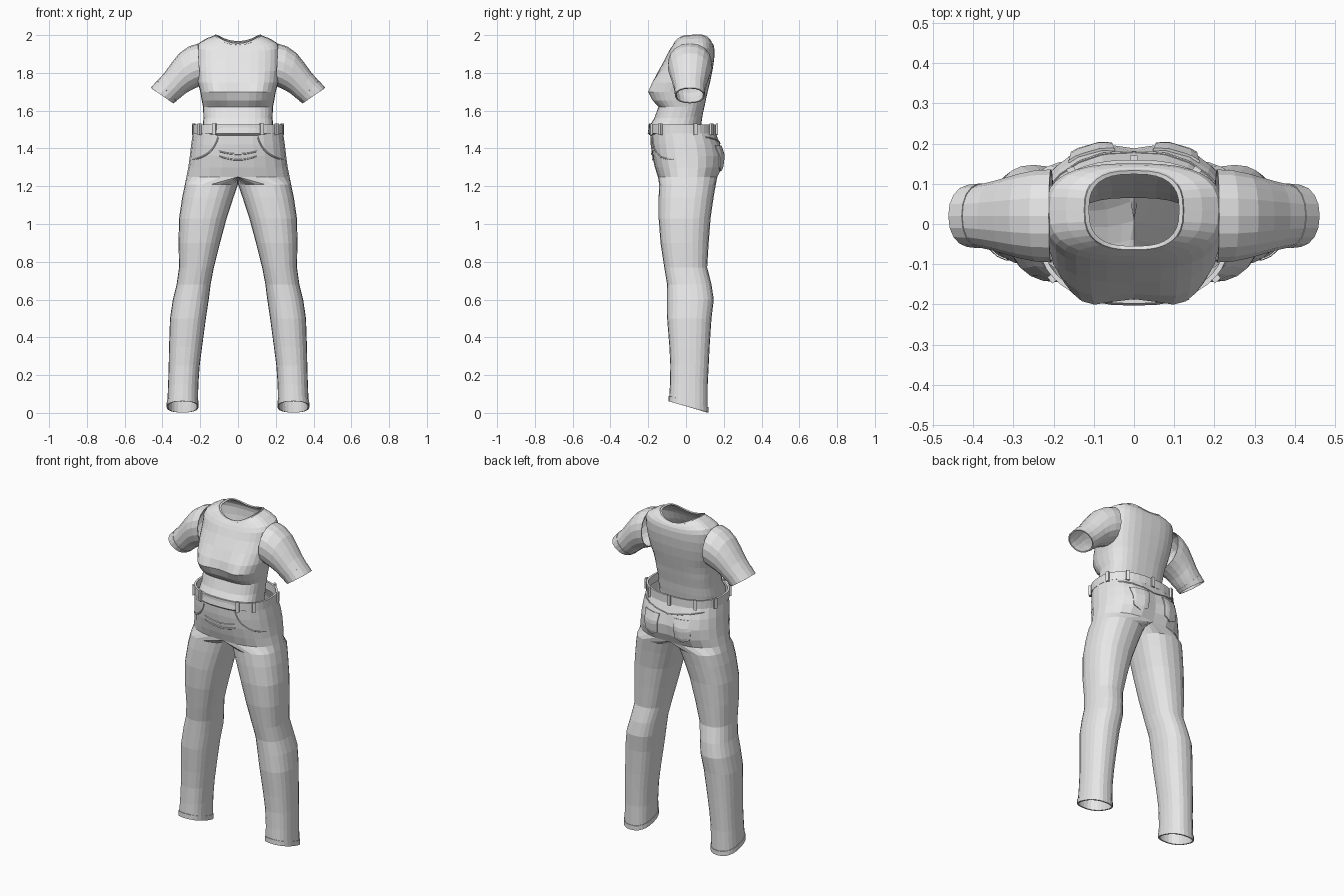
import bpy, bmesh
from math import sin, cos, pi, exp, radians, copysign
from mathutils import Vector
from mathutils.bvhtree import BVHTree

cube = bpy.data.objects.get("Cube")
if cube:
    bpy.data.objects.remove(cube)

cloth = bpy.data.materials.new("light_grey_cloth")
cloth.use_nodes = True
GREY = (0.8, 0.8, 0.8, 1)
cloth.diffuse_color = GREY
cloth.node_tree.nodes["Principled BSDF"].inputs["Base Color"].default_value = GREY


def finish(name, bm, mirror=False, thick=0, offset=-1):
    """Turn a bmesh into a named object with optional mirror and thickness."""
    mesh = bpy.data.meshes.new(name)
    bm.to_mesh(mesh)
    bm.free()
    ob = bpy.data.objects.new(name, mesh)
    bpy.context.collection.objects.link(ob)
    mesh.materials.append(cloth)
    if mirror:
        ob.modifiers.new("mirror", 'MIRROR').merge_threshold = 0.0005
    if thick:
        solid = ob.modifiers.new("thickness", 'SOLIDIFY')
        solid.thickness, solid.offset = thick, offset
    return ob


def loft(rings):
    """Skin a list of closed rings with quads."""
    bm = bmesh.new()
    loops = [[bm.verts.new(p) for p in ring] for ring in rings]
    for low, high in zip(loops, loops[1:]):
        n = len(low)
        for j in range(n):
            k = (j + 1) % n
            bm.faces.new((low[j], low[k], high[k], high[j]))
    return bm


def oval(power, count):
    """Unit superellipse points, counter-clockwise."""
    pts = []
    for j in range(count):
        a = 2 * pi * j / count
        pts.append([copysign(abs(v) ** (2 / power), v) if abs(v) > 1e-6 else 0
                    for v in (cos(a), sin(a))])
    return pts


def bump(x, z, cx, cz, size):
    return exp(-((abs(x) - cx) ** 2 + (z - cz) ** 2) / size)


# Shirt body: height, side lift, half width, front y, back y
BODY = [(1.45, 0, .18, -.165, .07), (1.48, 0, .185, -.203, .075),
        (1.51, 0, .187, -.198, .08), (1.56, 0, .183, -.168, .087),
        (1.62, 0, .185, -.146, .1), (1.655, 0, .192, -.172, .107),
        (1.7, 0, .2, -.186, .118), (1.75, 0, .213, -.174, .13),
        (1.81, 0, .22, -.146, .142), (1.87, 0, .222, -.113, .15),
        (1.91, .02, .222, -.093, .151), (1.932, .023, .21, -.08, .147),
        (1.943, .037, .17, -.071, .141), (1.952, .046, .122, -.063, .132)]


def body_ring(z, lift, rx, yf, yb):
    cy, ry, ring = (yf + yb) / 2, (yb - yf) / 2, []
    for u, v in oval(2.7, 32):
        x, y = rx * u, cy + ry * v
        if v < 0:
            y -= .026 * bump(x, z, .12, 1.7, .004)
        ring.append((x, y, z + lift * u * u + max(v, 0) * .012))
    return ring


finish("shirt_body", loft([body_ring(*r) for r in BODY]), thick=.005)

# Collar band around the neck opening
collar = [(1.948, .045, .126, -.068, .137), (1.956, .046, .122, -.064, .133),
          (1.953, .045, .112, -.055, .124)]
finish("collar", loft([body_ring(*r) for r in collar]), thick=.004)

# Sleeves: top x, top z, bottom x, bottom z, half depth
SLEEVE = [(.212, 1.955, .2, 1.73, .117), (.26, 1.94, .225, 1.72, .115),
          (.31, 1.905, .255, 1.705, .106), (.35, 1.855, .28, 1.69, .096),
          (.39, 1.8, .307, 1.667, .086), (.427, 1.758, .327, 1.652, .079),
          (.46, 1.72, .345, 1.64, .076)]


def sleeve_ring(xt, zt, xb, zb, ry, grow=1):
    mid, half = Vector((xt + xb, .04, zt + zb)) / 2, Vector((xt - xb, 0, zt - zb)) / 2
    return [mid + (half * u + Vector((0, -ry * v, 0))) * grow for u, v in oval(2.2, 18)]


finish("sleeves", loft([sleeve_ring(*r) for r in SLEEVE]), mirror=True, thick=.005)
finish("sleeve_cuffs", loft([sleeve_ring(*r, grow=1.03) for r in SLEEVE[-2:]]),
       mirror=True, thick=.006)

# Trousers, left half: height, inner x, outer x, front y, back y
LEG = [(.032, .212, .375, -.09, .115), (.15, .21, .37, -.085, .115),
       (.25, .203, .367, -.083, .12), (.35, .19, .365, -.088, .125),
       (.5, .17, .36, -.1, .135), (.6, .155, .345, -.1, .147),
       (.68, .145, .325, -.1, .135), (.77, .128, .312, -.115, .112),
       (.9, .095, .315, -.135, .12), (1.03, .06, .312, -.145, .13),
       (1.14, .024, .296, -.145, .146), (1.21, 0, .281, -.142, .158)]
HIP = [(1.25, 0, .273, -.149, .165), (1.3, 0, .263, -.165, .18),
       (1.36, 0, .255, -.179, .185), (1.42, 0, .248, -.187, .178),
       (1.49, 0, .238, -.19, .155)]


def trouser_ring(z, xin, xout, yf, yb, hip=False, tilt=0):
    cy, ry, ring = (yf + yb) / 2, (yb - yf) / 2, []
    for u, v in oval(2.4, 24):
        x = xout * max(u, 0) if hip else (xin + xout) / 2 + (xout - xin) / 2 * u
        y = cy + ry * v
        if v > 0 and hip:
            y += .025 * v * bump(x, z, .11, 1.34, .006)
        ring.append((x, y, z - tilt * v))
    return ring


half = loft([trouser_ring(*r, tilt=.03 if i == 0 else 0) for i, r in enumerate(LEG)]
            + [trouser_ring(*r, hip=True) for r in HIP])
inner = [f for f in half.faces if all(v.co.x < 1e-4 for v in f.verts)]
bmesh.ops.delete(half, geom=inner, context='FACES')
surface = BVHTree.FromBMesh(half)
finish("trousers", half, mirror=True, thick=.005)

# Turned hems at the ankles
hem = [(.032, .209, .378, -.093, .118), (.06, .209, .377, -.092, .118)]
finish("ankle_hems", loft([trouser_ring(*r, tilt=.03) for r in hem]), mirror=True, thick=.008)


# Waistband with belt loops
def belt_ring(z, grow=0):
    return [((.24 + grow) * u, -.019 + (.179 + grow) * v, z) for u, v in oval(2.4, 40)]


finish("waistband", loft([belt_ring(z) for z in (1.478, 1.5, 1.527)]), thick=.012)

loops = bmesh.new()
low, high = belt_ring(1.472, .004), belt_ring(1.533, .004)
for j in (2, 6, 10, 14, 18, 24, 27, 33, 36):
    a, b = Vector(low[j]), Vector(low[j - 1])
    side = (a - b).normalized() * .01
    top = Vector((0, 0, high[j][2] - a.z))
    loops.faces.new([loops.verts.new(p) for p in
                     (a - side, a + side, a + side + top, a - side + top)])
finish("belt_loops", loops, thick=.012, offset=0)


def drape(x, z, side, gap=.003):
    """Point on the trousers at x, z seen from the front (-1) or back (1)."""
    hit = surface.ray_cast(Vector((x, side, z)), Vector((0, -side, 0)))[0]
    return Vector((x, (hit.y if hit else -.02) + side * gap, z))


def patch(name, cx, cz, w, h, side, point=0):
    """A pocket laid over the cloth, with a pointed lower edge."""
    bm = bmesh.new()
    n = 6
    grid = []
    for i in range(n + 1):
        row = []
        for j in range(n + 1):
            s, t = j / n - .5, i / n - .5
            z = cz + h * t - point * (.5 - t) * (1 - 2 * abs(s))
            row.append(bm.verts.new(drape(cx + w * s * (.9 + .2 * t), z, side)))
        grid.append(row)
    for i in range(n):
        for j in range(n):
            bm.faces.new((grid[i][j], grid[i][j + 1], grid[i + 1][j + 1], grid[i + 1][j]))
    finish(name, bm, mirror=True, thick=.008, offset=0)


patch("back_pockets", .105, 1.355, .11, .11, 1, point=.02)
patch("back_pocket_hems", .105, 1.408, .115, .012, 1)


def seam(name, points, side):
    """A thin raised seam draped along a quadratic curve."""
    p, q, r = [Vector(v) for v in points]
    rings = []
    for i in range(13):
        t = i / 12
        x, z = p * (1 - t) ** 2 + q * 2 * t * (1 - t) + r * t * t
        c = drape(x, z, side, .001)
        rings.append([c + Vector((.002 * cos(a), .004 * sin(a), .004 * cos(a)))
                      for a in (radians(d) for d in range(0, 360, 60))])
    bm = loft(rings)
    bmesh.ops.recalc_face_normals(bm, faces=bm.faces)
    finish(name, bm, mirror=True)


seam("front_pocket_seams", [(.105, 1.46), (.13, 1.36), (.243, 1.34)], -1)
seam("upper_front_crease", [(.001, 1.37), (.05, 1.37), (.1, 1.385)], -1)
seam("lower_front_crease", [(.001, 1.34), (.05, 1.34), (.1, 1.36)], -1)
seam("back_yoke_seams", [(.002, 1.425), (.1, 1.44), (.2, 1.46)], 1)
